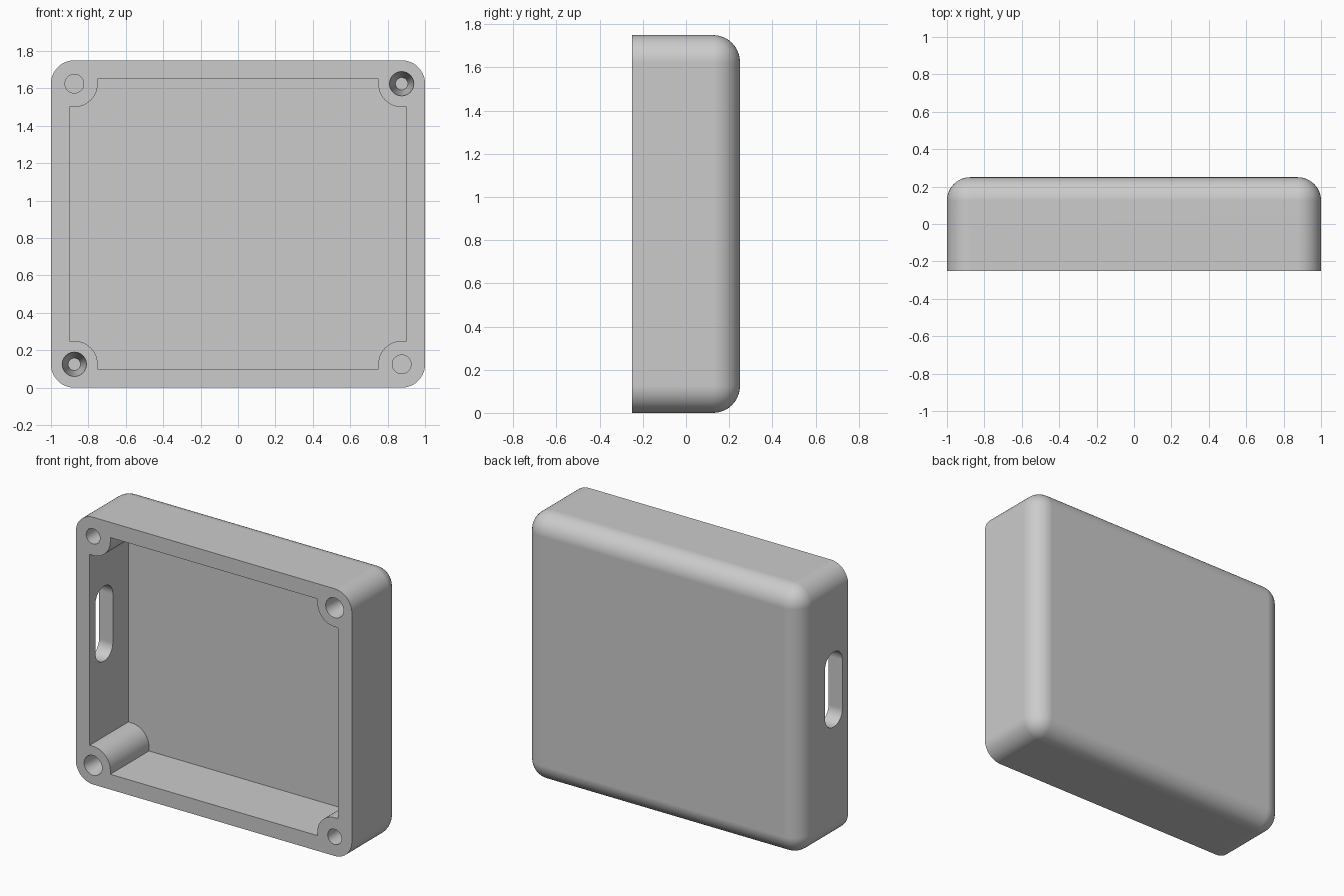
import bpy
import bmesh
from math import cos, sin, pi
from mathutils import Matrix, Vector

if "Cube" in bpy.data.objects:
    bpy.data.objects.remove(bpy.data.objects["Cube"])

WIDTH, DEPTH, HEIGHT = 2.0, 0.5, 1.75
RADIUS, WALL = 0.125, 0.1
MID = HEIGHT / 2
FRONT = -DEPTH / 2

grey = bpy.data.materials.new("light_grey_plastic")
grey.use_nodes = True
colour = (0.6, 0.6, 0.6, 1)
grey.diffuse_color = colour
grey.node_tree.nodes["Principled BSDF"].inputs["Base Color"].default_value = colour


def make_object(name, bm):
    bmesh.ops.recalc_face_normals(bm, faces=bm.faces[:])
    mesh = bpy.data.meshes.new(name)
    bm.to_mesh(mesh)
    bm.free()
    mesh.materials.append(grey)
    obj = bpy.data.objects.new(name, mesh)
    bpy.context.collection.objects.link(obj)
    return obj


def arc(cx, cy, r, start, end, steps=12):
    angles = [start + (end - start) * i / steps for i in range(steps + 1)]
    return [(cx + r * cos(a), cy + r * sin(a)) for a in angles]


def prism(name, points, sweep):
    """Extrude a closed outline of 3D points along a vector."""
    bm = bmesh.new()
    face = bm.faces.new([bm.verts.new(p) for p in points])
    result = bmesh.ops.extrude_face_region(bm, geom=[face], use_keep_orig=True)
    moved = [g for g in result["geom"] if isinstance(g, bmesh.types.BMVert)]
    bmesh.ops.translate(bm, verts=moved, vec=Vector(sweep))
    return make_object(name, bm)


# Outer shell: rounded on every edge except around the open front
bm = bmesh.new()
bmesh.ops.create_cube(bm, size=1)
bmesh.ops.scale(bm, verts=bm.verts, vec=(WIDTH, DEPTH, HEIGHT))
bmesh.ops.translate(bm, verts=bm.verts, vec=(0, 0, MID))
edges = [e for e in bm.edges if any(v.co.y > 0 for v in e.verts)]
bmesh.ops.bevel(bm, geom=edges, offset=RADIUS, segments=12, profile=0.5,
                affect='EDGES', clamp_overlap=True)
case = make_object("enclosure_shell", bm)

# Cavity outline, leaving a rounded screw post in each corner
ix, iz = WIDTH / 2 - WALL, MID - WALL
px, pz = WIDTH / 2 - RADIUS, MID - RADIUS
corner = [(px - RADIUS, iz)] + arc(px, pz, RADIUS, pi, 1.5 * pi) + [(ix, pz - RADIUS)]
outline = []
for sx, sz in ((1, 1), (1, -1), (-1, -1), (-1, 1)):
    part = [(x * sx, z * sz) for x, z in corner]
    outline += part if sx * sz > 0 else part[::-1]
cavity = prism("cavity_cutter", [(x, FRONT - 0.05, z + MID) for x, z in outline],
               (0, DEPTH - WALL + 0.05, 0))
cutters = [cavity]

# Cable slot through one side wall
slot_y, slot_z, half_w, half_h, r = -0.1, 0.99, 0.09, 0.245, 0.085
slot = []
for i, (sy, sz) in enumerate(((1, 1), (-1, 1), (-1, -1), (1, -1))):
    slot += arc(slot_y + sy * (half_w - r), slot_z + sz * (half_h - r), r,
                i * pi / 2, (i + 1) * pi / 2, 8)
cutters.append(prism("slot_cutter", [(-1.05, y, z) for y, z in slot], (0.2, 0, 0)))

# Corner holes: straight on one diagonal, tapered on the other
hole_depth, overlap = 0.3, 0.02
for sx in (-1, 1):
    for sz in (-1, 1):
        mouth, floor = (0.067, 0.033) if sx == sz else (0.05, 0.05)
        bm = bmesh.new()
        turn = Matrix.Rotation(-pi / 2, 4, 'X')
        place = Matrix.Translation((sx * px, FRONT + (hole_depth - overlap) / 2, MID + sz * pz))
        bmesh.ops.create_cone(bm, cap_ends=True, segments=40, radius1=mouth, radius2=floor,
                              depth=hole_depth + overlap, matrix=place @ turn)
        cutters.append(make_object("hole_cutter", bm))

# Cut the shell, then remove the cutters
bpy.ops.object.select_all(action='DESELECT')
case.select_set(True)
bpy.context.view_layer.objects.active = case
for cutter in cutters:
    cutter.hide_render = True
    mod = case.modifiers.new("cut", 'BOOLEAN')
    mod.operation, mod.solver, mod.object = 'DIFFERENCE', 'EXACT', cutter
    bpy.ops.object.modifier_apply(modifier=mod.name)
    bpy.data.objects.remove(cutter)

# Smooth rounded edges while keeping flat walls flat
bpy.ops.object.shade_smooth_by_angle(angle=pi / 6)
weighted = case.modifiers.new("flat_walls", 'WEIGHTED_NORMAL')
weighted.keep_sharp = True
